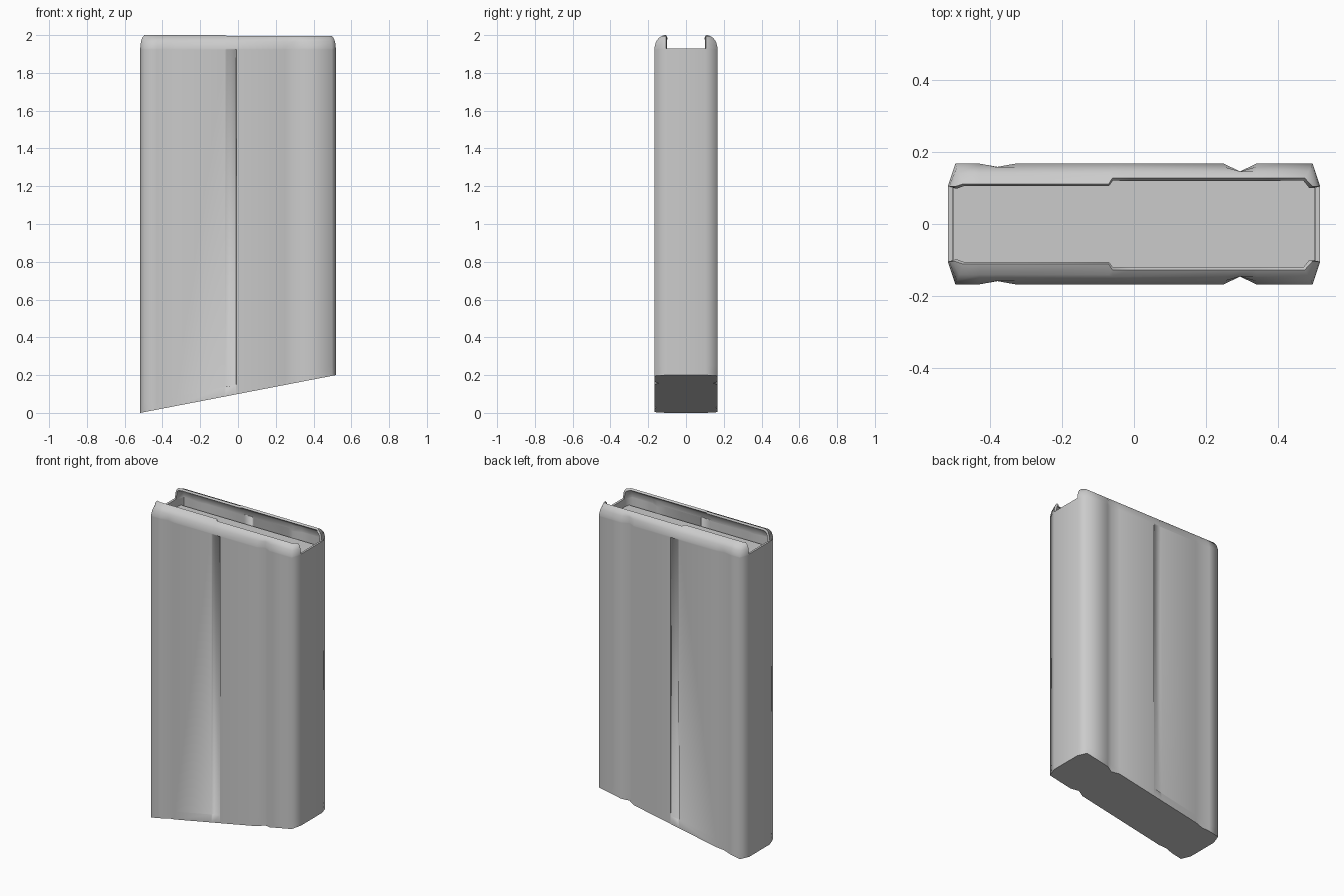
import bpy, bmesh

if "Cube" in bpy.data.objects:
    bpy.data.objects.remove(bpy.data.objects["Cube"])

# Half cross-section: x, depth from centre plane, depth of centre groove at bottom / top
SECTION = [(-.518, .105, 0, 0), (-.497, .168, 0, 0), (-.43, .168, 0, 0), (-.38, .159, 0, 0),
           (-.33, .168, 0, 0), (-.07, .168, 0, 0), (-.06, .168, .012, 0), (-.01, .168, 0, .012),
           (-.009, .168, 0, 0), (.25, .168, 0, 0), (.295, .146, 0, 0), (.34, .168, 0, 0),
           (.497, .168, 0, 0), (.518, .105, 0, 0)]
# Curled feed lips: height, half width left / right of the step, inset of the ends
LIP = [(1.965, .158, .159, .004), (1.987, .141, .146, .011), (2.0, .112, .128, .022)]


def floor_z(x):
    return (x + .518) * .2 / 1.036


def side_rows(sign):
    rows = []
    # body: bottom edge, groove start, groove end, shoulder
    for kind in range(6):
        row = []
        for x, y, g_low, g_high in SECTION:
            z = (floor_z(x), floor_z(x) + .05, floor_z(x) + .052, 1.922, 1.924, 1.93)[kind]
            g = g_low if kind == 2 else g_high if kind == 3 else 0
            row.append((x, sign * (y - g), z))
        rows.append(row)
    # lips
    for z, wide, narrow, inset in LIP:
        row = []
        for i, (x, y, _, _) in enumerate(SECTION):
            left = x < -.065
            if abs(x) > .49:
                x -= inset * (1 if x > 0 else -1)
            zz = z if left else z - .004 * (z > 1.98)
            row.append((x, sign * min(y, wide if left else narrow), zz))
        rows.append(row)
    return rows


# Folded sheet body
bm = bmesh.new()
sides = []
for sign in (-1, 1):
    rows = [[bm.verts.new(p) for p in row] for row in side_rows(sign)]
    for a, b in zip(rows, rows[1:]):
        for i in range(len(a) - 1):
            bm.faces.new((a[i], a[i + 1], b[i + 1], b[i]))
    sides.append(rows)
front, back = sides
# end walls stop below the lips
for end in (0, -1):
    for k in range(5):
        bm.faces.new((front[k][end], front[k + 1][end], back[k + 1][end], back[k][end]))
# slanted bottom
bm.faces.new(front[0] + back[0][::-1])
bmesh.ops.recalc_face_normals(bm, faces=bm.faces)
mesh = bpy.data.meshes.new("body_shell")
bm.to_mesh(mesh)
bm.free()
body = bpy.data.objects.new("body_shell", mesh)
bpy.context.collection.objects.link(body)
wall = body.modifiers.new("wall", 'SOLIDIFY')
wall.thickness = .014
wall.offset = -1
bpy.context.view_layer.objects.active = body
body.select_set(True)
bpy.ops.object.modifier_apply(modifier="wall")
bpy.ops.object.shade_smooth_by_angle(angle=1.32)

# Inner platform seen through the open top
bpy.ops.mesh.primitive_cube_add(size=1, location=(0, 0, 1.87))
platform = bpy.context.object
platform.name = "inner_platform"
platform.scale = (1.005, .27, .02)
bpy.ops.object.transform_apply(location=False, rotation=False, scale=True)
